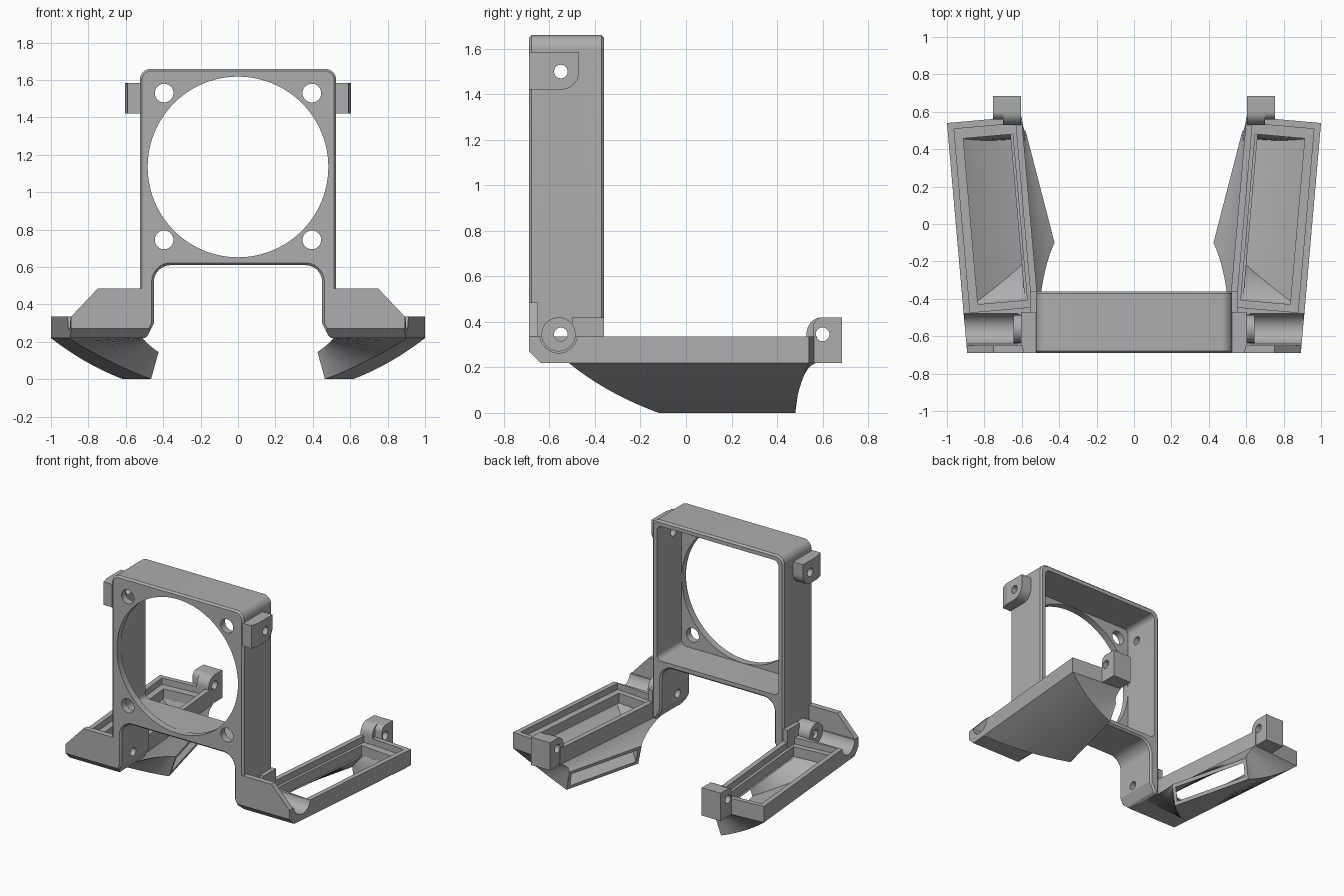
import bpy, bmesh, math
from mathutils import Vector

cube = bpy.data.objects.get("Cube")
if cube:
    bpy.data.objects.remove(cube, do_unlink=True)

grey = bpy.data.materials.new("plastic grey")
grey.use_nodes = True
colour = (0.42, 0.42, 0.42, 1)
grey.diffuse_color = colour
grey.node_tree.nodes["Principled BSDF"].inputs["Base Color"].default_value = colour


def finish(name, bm):
    bmesh.ops.recalc_face_normals(bm, faces=bm.faces)
    mesh = bpy.data.meshes.new(name)
    bm.to_mesh(mesh)
    bm.free()
    mesh.materials.append(grey)
    ob = bpy.data.objects.new(name, mesh)
    bpy.context.collection.objects.link(ob)
    return ob


def prism(name, pts, lo, hi, axis):
    """Extrude a 2D outline along x (points y,z), y (points x,z) or z (points x,y)."""
    place = {"x": lambda p, h: (h, p[0], p[1]),
             "y": lambda p, h: (p[0], h, p[1]),
             "z": lambda p, h: (p[0], p[1], h)}[axis]
    bm = bmesh.new()
    a = [bm.verts.new(place(p, lo)) for p in pts]
    b = [bm.verts.new(place(p, hi)) for p in pts]
    bm.faces.new(a)
    bm.faces.new(b)
    for i in range(len(pts)):
        j = (i + 1) % len(pts)
        bm.faces.new((a[i], a[j], b[j], b[i]))
    return finish(name, bm)


def arc(cx, cy, r, start, end, n=10):
    angles = [math.radians(start + (end - start) * i / n) for i in range(n + 1)]
    return [(cx + r * math.cos(t), cy + r * math.sin(t)) for t in angles]


def circle(cx, cy, r, n=32):
    return arc(cx, cy, r, 0, 360, n)[:-1]


def rounded(x0, x1, z0, z1, r):
    return (arc(x1 - r, z1 - r, r, 0, 90) + arc(x0 + r, z1 - r, r, 90, 180)
            + arc(x0 + r, z0 + r, r, 180, 270) + arc(x1 - r, z0 + r, r, 270, 360))


def bake(ob):
    mesh = bpy.data.meshes.new_from_object(
        ob.evaluated_get(bpy.context.evaluated_depsgraph_get()))
    ob.modifiers.clear()
    ob.data = mesh


def boolean(ob, others, operation="DIFFERENCE"):
    for other in others:
        mod = ob.modifiers.new("cut", "BOOLEAN")
        mod.operation, mod.object, mod.solver = operation, other, "EXACT"
        bake(ob)
        bpy.data.objects.remove(other, do_unlink=True)


def smooth(ob):
    bpy.ops.object.select_all(action="DESELECT")
    ob.select_set(True)
    bpy.context.view_layer.objects.active = ob
    bpy.ops.object.shade_smooth_by_angle(angle=math.radians(25))


def mirror(ob):
    ob.modifiers.new("mirror", "MIRROR").use_mirror_merge = False
    bake(ob)
    smooth(ob)


FRONT, BACK = -0.69, -0.36

# Fan frame: one arch outline with rounded corners, down to the feet
right_half = ([(0.49, 0.22), (0.525, 0.22)] + arc(0.465, 1.6, 0.06, 0, 90))
inner_leg = arc(0.36, 0.52, 0.09, 90, 0) + [(0.45, 0.30)]
outline = (right_half + [(-x, z) for x, z in reversed(right_half)]
           + [(-x, z) for x, z in reversed(inner_leg)] + inner_leg)
frame = prism("fan_frame", outline, FRONT, BACK, "y")
bevel = frame.modifiers.new("front edge", "BEVEL")
bevel.width, bevel.limit_method, bevel.angle_limit = 0.012, "ANGLE", math.radians(60)
bake(frame)
cuts = [prism("cavity", rounded(-0.485, 0.485, 0.65, 1.62, 0.04), -0.64, 0, "y"),
        prism("fan_hole", circle(0, 1.135, 0.483, 96), -1, -0.5, "y"),
        prism("foot_chamfer", [(-0.8, 0.1), (-0.8, 0.38), (-0.64, 0.22), (-0.54, 0.1)],
              -1, 1, "x"),
        prism("upper_pin_hole", circle(-0.55, 1.5, 0.03), -1, 1, "x"),
        prism("lower_pin_hole", circle(-0.55, 0.345, 0.03), -1, 1, "x")]
for x in (-0.395, 0.395):
    for z in (0.745, 1.53):
        cuts.append(prism("screw_hole", circle(x, z, 0.05), -1, -0.5, "y"))
boolean(frame, cuts)
smooth(frame)

# Upper side ears with pin holes
ear = prism("upper_ears", [(-0.63, 1.42)] + arc(-0.55, 1.5, 0.08, 270, 360)
            + [(-0.47, 1.585), (-0.63, 1.585)], 0.52, 0.605, "x")
boolean(ear, [prism("pin", circle(-0.55, 1.5, 0.03), 0, 1, "x")])
mirror(ear)
mirror(prism("ear_fronts", [(0.52, FRONT), (0.59, FRONT), (0.605, -0.63), (0.52, -0.63)],
             1.42, 1.585, "z"))

# Trays, splayed five degrees; u runs inward and v forward from the outer back corner
TILT = math.radians(5)


def plan(u, v):
    return (1.0 - u * math.cos(TILT) - v * math.sin(TILT),
            0.54 + u * math.sin(TILT) - v * math.cos(TILT))


def plan_rect(u0, u1, v0, v1):
    return [plan(u0, v0), plan(u1, v0), plan(u1, v1), plan(u0, v1)]


tray = prism("duct_trays", [plan(0, 0), plan(0.4, 0), (0.49, FRONT), (0.892, FRONT)],
             0.22, 0.335, "z")
boolean(tray, [
    prism("recess", plan_rect(0.035, 0.365, 0.035, 1.02), 0.29, 0.5, "z"),
    prism("opening", plan_rect(0.08, 0.345, 0.09, 0.98), 0.1, 0.5, "z"),
    prism("saddle", circle(-0.56, 0.345, 0.082), 0.62, 1.1, "x"),
    prism("chamfer", [(-0.8, 0.1), (-0.8, 0.38), (-0.64, 0.22), (-0.54, 0.1)], 0, 1.2, "x")])
mirror(tray)

# Shaped walls in front of the saddles
wall = prism("front_walls", [(0.5, 0.27), (0.892, 0.27), (0.892, 0.335), (0.75, 0.485),
                             (0.5, 0.485)], FRONT, -0.65, "y")
mirror(wall)

# Front hinge lugs and the low ribs joining them to the legs
lug = prism("front_hinge_lugs", circle(-0.56, 0.345, 0.075), 0.52, 0.645, "x")
boolean(lug, [prism("pin", circle(-0.55, 0.345, 0.03), 0, 1, "x")])
mirror(lug)
mirror(prism("leg_ribs", [(-0.5, 0.25), (BACK, 0.25), (BACK, 0.42), (-0.5, 0.42)],
             0.52, 0.555, "x"))

# Rear hinge lugs
for name, x0, x1, y0 in (("rear_hinge_lugs", 0.605, 0.70, 0.53),
                         ("rear_lug_blocks", 0.70, 0.755, 0.56)):
    r = 0.6 - y0
    rear = prism(name, [(0.685, 0.22), (0.685, 0.42)]
                 + arc(0.6, 0.42 - r, r, 90, 180) + [(y0, 0.22)], x0, x1, "x")
    boolean(rear, [prism("pin", circle(0.6, 0.345, 0.03), 0, 1, "x")])
    mirror(rear)

# Hollow funnels curving from each tray floor down to an inward slot
top = [(*plan(u, v), 0.22) for u, v in ((0.4, 1.06), (0, 1.06), (0, 0), (0.4, 0))]
bend = [(0.49, -0.24, 0.19), (0.69, -0.35, 0.085), (0.82, 0.48, 0.08), (0.59, 0.49, 0.19)]
slot = [(0.425, -0.10, 0.145), (0.465, -0.12, 0), (0.615, 0.48, 0), (0.58, 0.50, 0.145)]


def funnel_ring(t, side, end):
    quad = [Vector(a) * (1 - t) ** 2 + Vector(b) * 2 * t * (1 - t) + Vector(c) * t * t
            for a, b, c in zip(top, bend, slot)]
    ring = []
    for s, e in ((side, end), (1 - side, end), (1 - side, 1 - end), (side, 1 - end)):
        ring.append(quad[0].lerp(quad[1], s).lerp(quad[3].lerp(quad[2], s), e))
    return ring


STEPS = 14
bm = bmesh.new()
levels = [i / STEPS for i in range(STEPS + 1)]
rings = [funnel_ring(t, 0, 0) for t in levels]
rings += [funnel_ring(t, 0.17, 0.085 - 0.045 * t) for t in reversed(levels)]
rings = [[bm.verts.new(p) for p in ring] for ring in rings]
for i, ring in enumerate(rings):
    after = rings[(i + 1) % len(rings)]
    for k in range(4):
        m = (k + 1) % 4
        bm.faces.new((ring[k], ring[m], after[m], after[k]))
mirror(finish("duct_funnels", bm))
